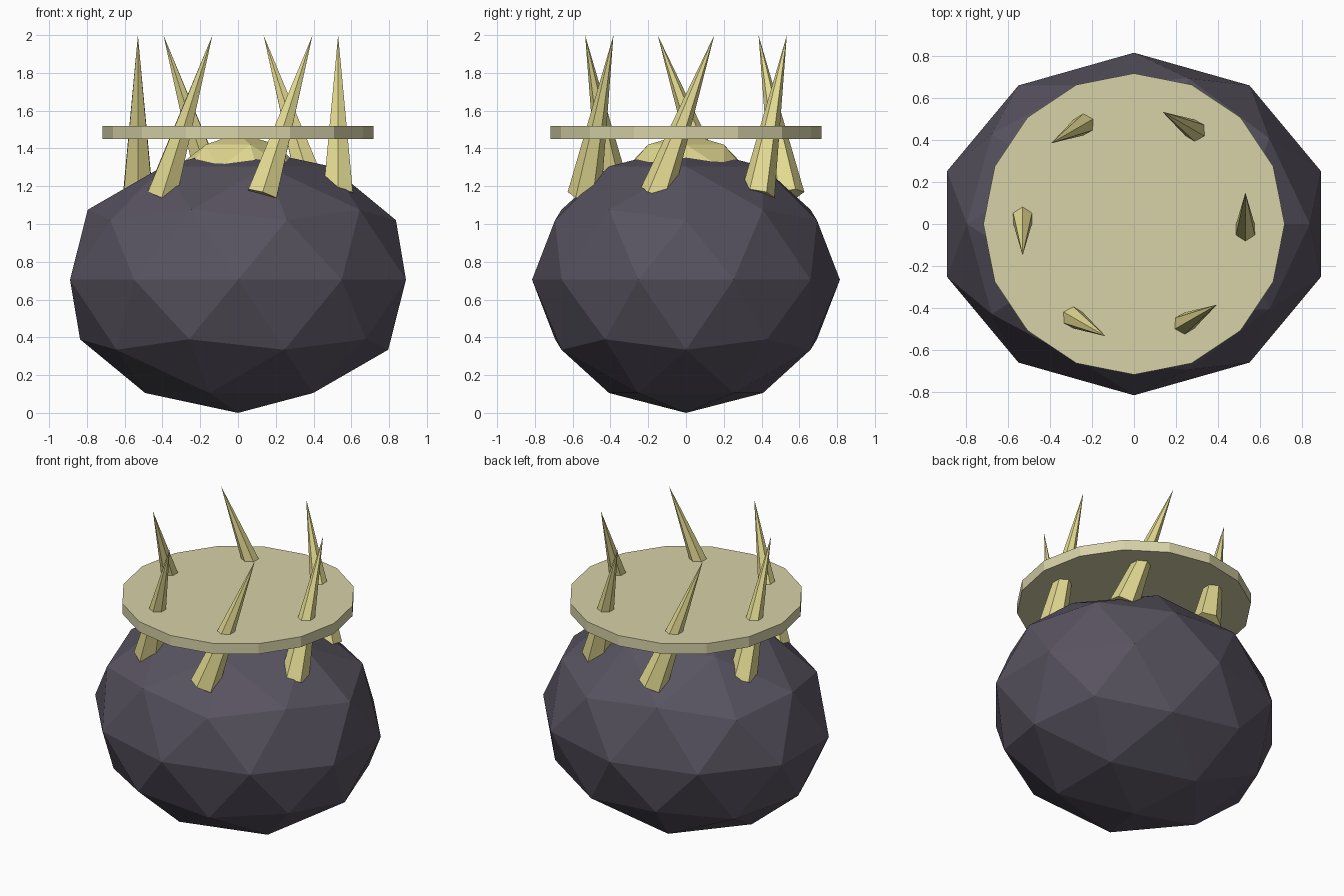
import bpy, math
from mathutils import Matrix, Vector

if "Cube" in bpy.data.objects:
    bpy.data.objects.remove(bpy.data.objects["Cube"])


def material(name, srgb):
    m = bpy.data.materials.new(name)
    lin = [((c / 255 + 0.055) / 1.055) ** 2.4 for c in srgb]
    m.diffuse_color = (*lin, 1)
    m.use_nodes = True
    m.node_tree.nodes["Principled BSDF"].inputs["Base Color"].default_value = m.diffuse_color
    return m


dark = material("dark stone", (88, 83, 96))
bone = material("pale bone", (215, 210, 168))
horn = material("yellow horn", (228, 219, 146))


def finish(name, mat):
    ob = bpy.context.object
    ob.name = ob.data.name = name
    ob.data.materials.append(mat)
    return ob


def faceted_ball(name, mat, radii, z):
    bpy.ops.mesh.primitive_ico_sphere_add(subdivisions=2, radius=1)
    ob = finish(name, mat)
    ob.data.transform(Matrix.Translation((0, 0, z)) @ Matrix.Diagonal((*radii, 1)))


# Squashed faceted body and the small dome on its crown
faceted_ball("body", dark, (0.935, 0.815, 0.705), 0.705)
faceted_ball("crown_dome", horn, (0.40, 0.40, 0.40), 1.08)

# Flat sixteen-sided disc
bpy.ops.mesh.primitive_cylinder_add(vertices=16, radius=0.717, depth=0.07,
                                    location=(0, 0, 1.485))
finish("disc", bone)

# Ring of six spikes leaning around the rim
for k in range(6):
    bpy.ops.mesh.primitive_cone_add(vertices=6, radius1=0.09, radius2=0, depth=0.9)
    ob = finish(f"spike_{k + 1}", horn)
    ob.data.transform(Matrix.Rotation(math.radians(60 * k), 4, 'Z')
                      @ Matrix.Translation(Vector((0.53, -0.004, 1.577)))
                      @ Matrix.Rotation(math.radians(-20), 4, 'X'))
